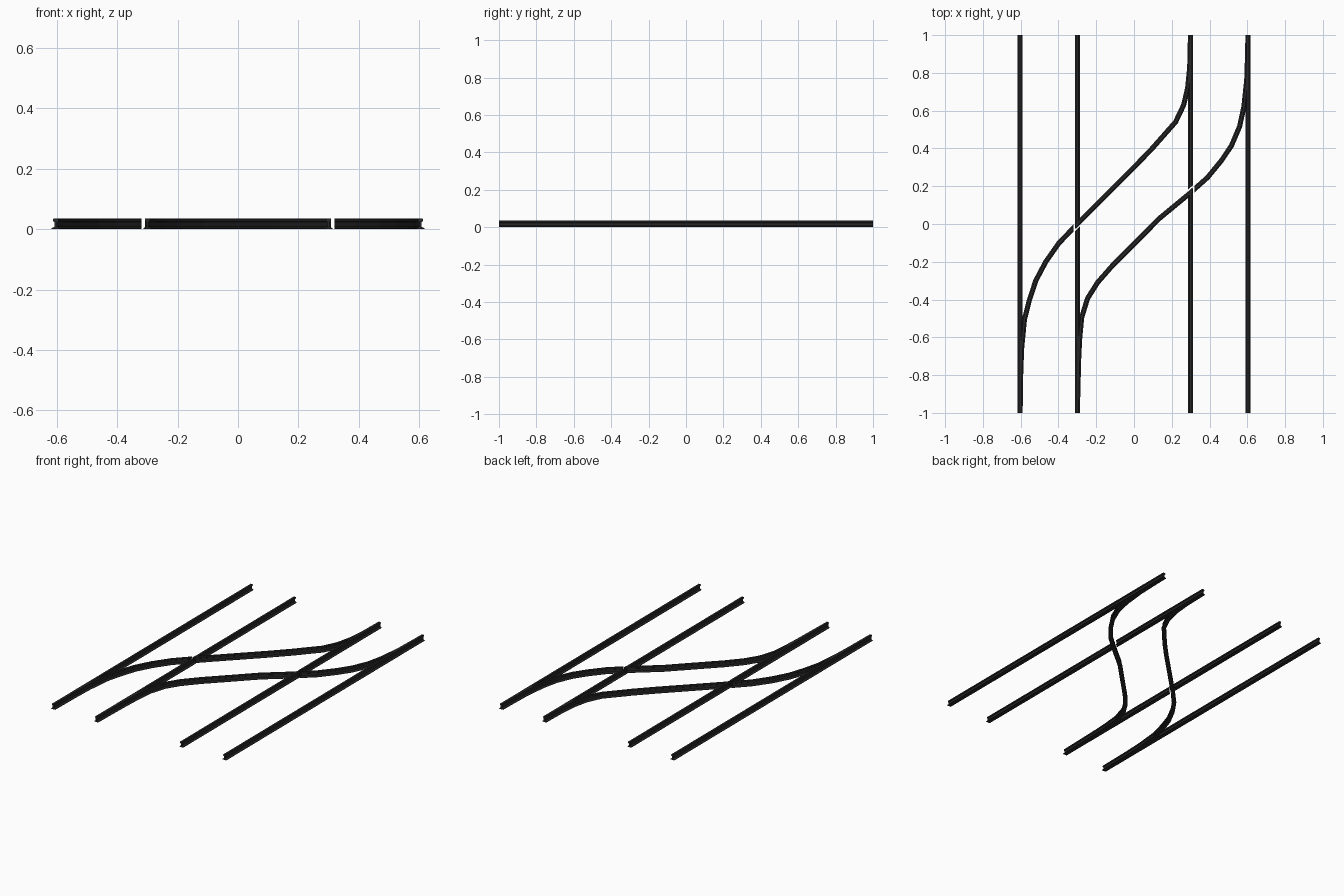
import bpy, bmesh
from mathutils import Vector

if "Cube" in bpy.data.objects:
    bpy.data.objects.remove(bpy.data.objects["Cube"])

mat = bpy.data.materials.new("dark_steel")
mat.diffuse_color = (0.02, 0.02, 0.02, 1)
mat.use_nodes = True
mat.node_tree.nodes["Principled BSDF"].inputs["Base Color"].default_value = mat.diffuse_color

# Half of the rail cross-section: foot, web, head (offset, height)
HALF = [(0.0135, 0), (0.0135, 0.003), (0.0035, 0.008), (0.0035, 0.023),
        (0.008, 0.026), (0.008, 0.033), (0.006, 0.035)]
PROFILE = HALF + [(-u, z) for u, z in reversed(HALF)]


def rail(name, path, start=None, end=None):
    """Sweep the rail profile along a path; start/end give skewed end-cut directions."""
    pts = [Vector(p) for p in path]
    segs = [(b - a).normalized() for a, b in zip(pts, pts[1:])]
    bm = bmesh.new()
    rings = []
    for i, p in enumerate(pts):
        t0, t1 = segs[max(i - 1, 0)], segs[min(i, len(segs) - 1)]
        n = Vector((-t0.y, t0.x))
        t = (t0 + t1).normalized()
        d = Vector((-t.y, t.x))
        if i == 0 and start:
            d = Vector(start)
        if i == len(pts) - 1 and end:
            d = Vector(end)
        d = d / d.dot(n)
        rings.append([bm.verts.new((p.x + d.x * u, p.y + d.y * u, z)) for u, z in PROFILE])
    k = len(PROFILE)
    for a, b in zip(rings, rings[1:]):
        for j in range(k):
            bm.faces.new((a[j], a[(j + 1) % k], b[(j + 1) % k], b[j]))
    bm.faces.new(rings[0])
    bm.faces.new(rings[-1])
    bmesh.ops.recalc_face_normals(bm, faces=bm.faces)
    me = bpy.data.meshes.new(name)
    bm.to_mesh(me)
    bm.free()
    me.materials.append(mat)
    bpy.context.collection.objects.link(bpy.data.objects.new(name, me))


def at_x(path, x):
    """Point and slope direction of a path at a given x."""
    for (x0, y0), (x1, y1) in zip(path, path[1:]):
        if x0 <= x <= x1:
            return (x, y0 + (y1 - y0) * (x - x0) / (x1 - x0)), (x1 - x0, y1 - y0)


def crossing(label, path, x, side):
    """Curved rail and straight inner rail, each broken by a wheel gap on one side."""
    lo, hi = sorted((x + side * 0.0085, x + side * 0.0195))
    first = [p for p in path if p[0] < lo] + [at_x(path, lo)[0]]
    second = [at_x(path, hi)[0]] + [p for p in path if p[0] > hi]
    rail("curved_rail_start_" + label, first, end=(0, 1))
    rail("curved_rail_end_" + label, second, start=(0, 1))
    (_, y), d = at_x(path, x)
    lo, hi = sorted((y + side * 0.012, y + side * 0.028))
    rail("inner_rail_front_" + label, [(x, -1), (x, lo)], end=d)
    rail("inner_rail_back_" + label, [(x, hi), (x, 1)], start=d)


# Outer straight rails
for label, x in (("left", -0.604), ("right", 0.604)):
    rail("outer_rail_" + label, [(x, -1), (x, 1)])

# Crossover rails
left = [(-0.603, -1), (-0.600, -0.80), (-0.595, -0.66), (-0.580, -0.505), (-0.553, -0.40),
        (-0.520, -0.30), (-0.467, -0.20), (-0.399, -0.103), (-0.301, 0.0), (-0.198, 0.103),
        (0, 0.30), (0.098, 0.402), (0.220, 0.54), (0.263, 0.63), (0.284, 0.72),
        (0.295, 0.83), (0.299, 1)]
right = [(-0.300, -1), (-0.297, -0.87), (-0.293, -0.717), (-0.288, -0.61), (-0.277, -0.495),
         (-0.246, -0.394), (-0.193, -0.31), (-0.114, -0.22), (0, -0.106), (0.135, 0.03),
         (0.296, 0.163), (0.389, 0.246), (0.463, 0.336), (0.516, 0.415), (0.559, 0.516),
         (0.582, 0.622), (0.597, 0.765), (0.602, 0.92), (0.603, 1)]
crossing("left", left, -0.30, -1)
crossing("right", right, 0.30, 1)
